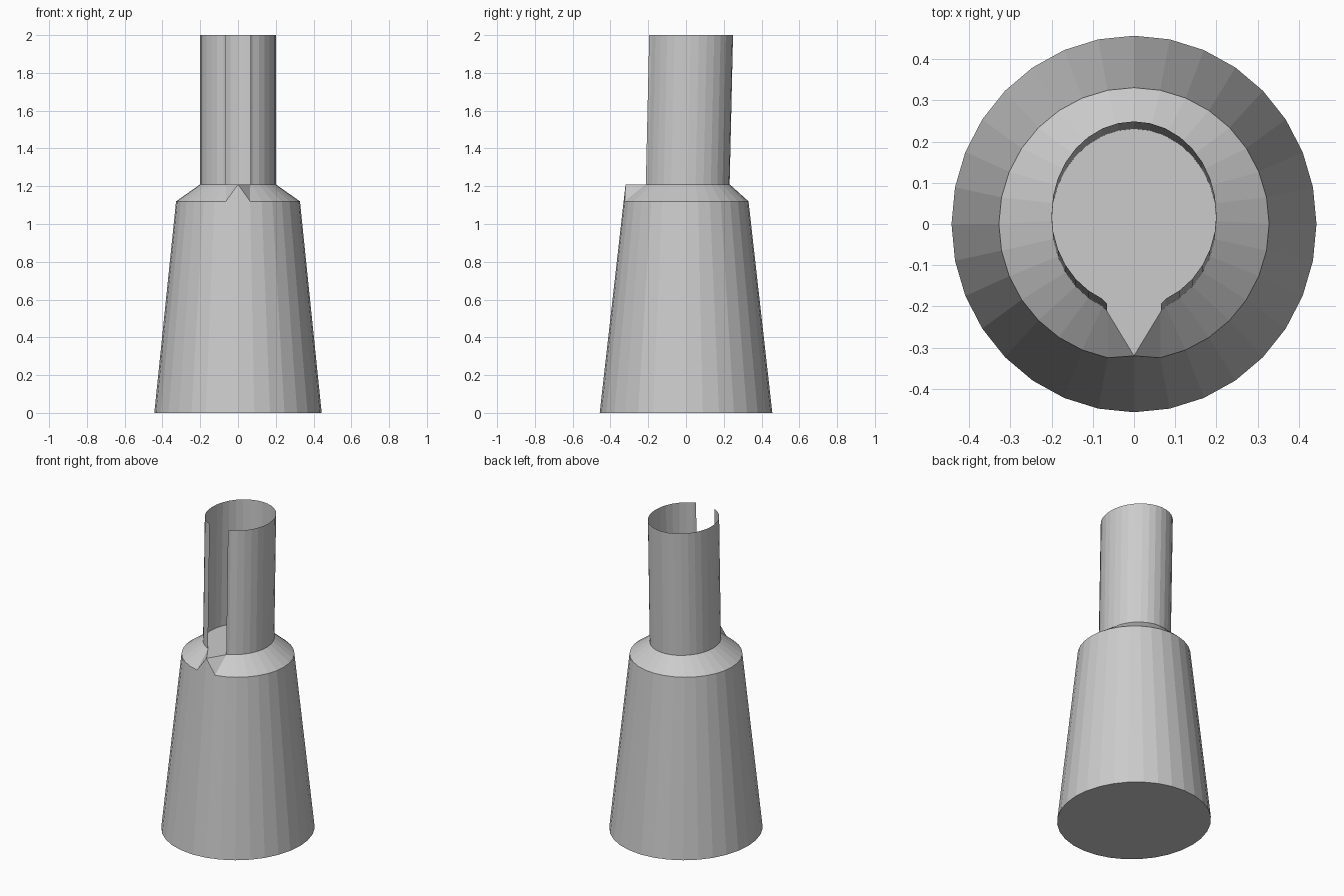
import bpy
import bmesh
from math import sin, cos, tau

if "Cube" in bpy.data.objects:
    bpy.data.objects.remove(bpy.data.objects["Cube"])

SIDES = 32


def ring(bm, rx, ry, cy, z):
    # Oval ring; index 0 is the front (-y), running counter-clockwise from above
    return [bm.verts.new((rx * sin(tau * i / SIDES), cy - ry * cos(tau * i / SIDES), z))
            for i in range(SIDES)]


def bridge(bm, low, high, indices):
    for i in indices:
        j = (i + 1) % SIDES
        bm.faces.new((low[i], low[j], high[j], high[i]))


def finish(bm, name):
    mesh = bpy.data.meshes.new(name)
    bm.to_mesh(mesh)
    bm.free()
    obj = bpy.data.objects.new(name, mesh)
    bpy.context.collection.objects.link(obj)


def neck_ring(bm, cy, z):
    # The slot edges are spread slightly wider than the oval
    verts = ring(bm, 0.2, 0.224, cy, z)
    verts[1].co.x, verts[-1].co.x = 0.065, -0.065
    return verts


# Tapered body with shoulder, flat top and front spout tip
bm = bmesh.new()
base = ring(bm, 0.443, 0.457, 0, 0)
rim = ring(bm, 0.328, 0.331, 0, 1.12)
top = neck_ring(bm, 0.007, 1.21)
tip = rim[0]
tip.co = (0, -0.32, 1.21)
bm.verts.remove(top[0])
bridge(bm, base, rim, range(SIDES))
bridge(bm, rim, top, range(1, SIDES - 1))
bm.faces.new((tip, rim[1], top[1]))
bm.faces.new((rim[-1], tip, top[-1]))
bm.faces.new([tip] + top[1:])
bm.faces.new(base[::-1])
finish(bm, "body")

# Leaning open tube with a slot down the front
bm = bmesh.new()
low = neck_ring(bm, 0.007, 1.21)
high = neck_ring(bm, 0.025, 2.0)
bridge(bm, low, high, range(1, SIDES - 1))
bm.verts.remove(low[0])
bm.verts.remove(high[0])
finish(bm, "slotted_neck")
